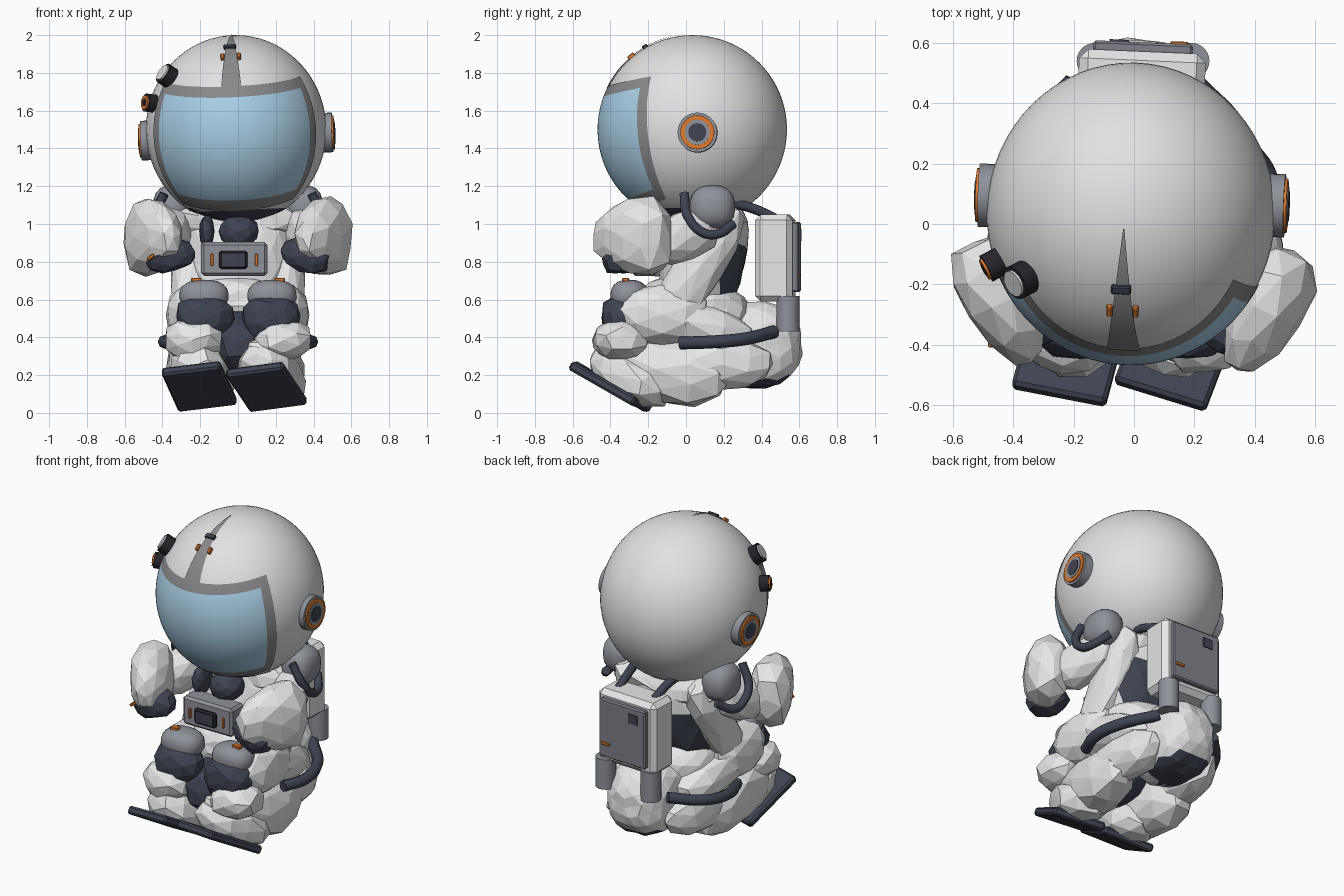
import bpy, bmesh, random
from math import radians, sin, cos
from mathutils import Vector, Matrix

random.seed(4)
if "Cube" in bpy.data.objects:
    bpy.data.objects.remove(bpy.data.objects["Cube"], do_unlink=True)


def material(name, r, g, b):
    m = bpy.data.materials.new(name)
    m.use_nodes = True
    m.diffuse_color = (r, g, b, 1)
    for n in m.node_tree.nodes:
        if n.type == 'BSDF_PRINCIPLED':
            n.inputs["Base Color"].default_value = (r, g, b, 1)
    return m


SUIT = material("suit white", .82, .82, .82)
SHELL = material("helmet grey", .76, .76, .77)
METAL = material("metal grey", .27, .285, .32)
FRAME = material("frame grey", .25, .25, .26)
PANEL = material("panel grey", .21, .22, .25)
DARK = material("dark slate", .05, .057, .083)
BLACK = material("near black", .018, .018, .024)
ORANGE = material("orange", .72, .19, .025)
GLASS = material("visor blue", .41, .64, .82)


def add(name, bm, mats, smooth=False, rule=None):
    bm.normal_update()
    for f in bm.faces:
        f.smooth = smooth
        if rule:
            f.material_index = int(rule(f.calc_center_median(), f.normal))
    for e in bm.edges:
        if len(e.link_faces) == 2 and e.calc_face_angle(0) > radians(32):
            e.smooth = False
    mesh = bpy.data.meshes.new(name)
    bm.to_mesh(mesh)
    bm.free()
    for m in mats:
        mesh.materials.append(m)
    obj = bpy.data.objects.new(name, mesh)
    bpy.context.collection.objects.link(obj)


def frame(loc, axis):
    quat = Vector(axis).to_track_quat('Z', 'X')
    return Matrix.Translation(loc) @ quat.to_matrix().to_4x4()


def blob(name, p, q, r, *mats, rule=None, wobble=.05, smooth=False, sub=2, taper=0):
    """Faceted boxy ellipsoid from tip p to tip q; r = (upward, sideways) radii."""
    p, q = Vector(p), Vector(q)
    bm = bmesh.new()
    bmesh.ops.create_icosphere(bm, subdivisions=sub, radius=1)
    for v in bm.verts:
        norm = sum(abs(c) ** 2.5 for c in v.co) ** .4
        v.co *= random.uniform(1 - wobble, 1 + wobble) / norm
        v.co.xy *= 1 - taper * v.co.z
    scale = Matrix.Diagonal((r[0], r[1], (q - p).length / 2, 1))
    bm.transform(frame((p + q) / 2, q - p) @ scale)
    add(name, bm, mats, smooth, rule)


def box(name, m, size, mat, bevel=.01):
    bm = bmesh.new()
    bmesh.ops.create_cube(bm, size=1)
    bm.transform(Matrix.Diagonal((*size, 1)))
    if bevel:
        bmesh.ops.bevel(bm, geom=bm.edges[:], offset=bevel, segments=1,
                        profile=.5, affect='EDGES')
    bm.transform(m)
    add(name, bm, [mat])


def disc(name, m, r, depth, mat, offset=0):
    bm = bmesh.new()
    bmesh.ops.create_cone(bm, cap_ends=True, segments=28, radius1=r,
                          radius2=r, depth=depth)
    bm.transform(m @ Matrix.Translation((0, 0, offset)))
    add(name, bm, [mat], True)


def tube(name, pts, r, mat):
    c = bpy.data.curves.new(name, 'CURVE')
    c.dimensions = '3D'
    c.bevel_depth, c.bevel_resolution, c.resolution_u = r, 2, 8
    c.use_fill_caps = True
    s = c.splines.new('BEZIER')
    s.bezier_points.add(len(pts) - 1)
    for b, p in zip(s.bezier_points, pts):
        b.co = p
        b.handle_left_type = b.handle_right_type = 'AUTO'
    c.materials.append(mat)
    obj = bpy.data.objects.new(name, c)
    bpy.context.collection.objects.link(obj)


def patch(name, nu, nv, fn, mats, border=None):
    bm = bmesh.new()
    g = [[bm.verts.new(fn(2 * i / nu - 1, j / nv)) for j in range(nv + 1)]
         for i in range(nu + 1)]
    for i in range(nu):
        for j in range(nv):
            f = bm.faces.new((g[i][j], g[i+1][j], g[i+1][j+1], g[i][j+1]))
            f.smooth = True
            if border:
                f.material_index = int(border(i, j))
    mesh = bpy.data.meshes.new(name)
    bm.to_mesh(mesh)
    bm.free()
    for m in mats:
        mesh.materials.append(m)
    bpy.context.collection.objects.link(bpy.data.objects.new(name, mesh))


# Helmet shell, tilted a little
CENTRE = Vector((-.01, .035, 1.5))
HEAD = (Matrix.Translation(CENTRE) @ Matrix.Rotation(radians(-2), 4, 'Z')
        @ Matrix.Rotation(radians(-2.5), 4, 'Y'))
bm = bmesh.new()
bmesh.ops.create_uvsphere(bm, u_segments=64, v_segments=40, radius=.5)
bm.transform(HEAD @ Matrix.Diagonal((.956, 1, 1, 1)))
add("helmet", bm, [SHELL, DARK], True, lambda c, n: c.z < 1.075)


# Visor with its frame
def visor_point(u, v):
    az = radians(u * (67 - 6 * v))
    lo, hi = -59 + 10 * u * u, 27 + 5 * u * u
    el = radians(lo + (hi - lo) * v)
    return HEAD @ (Vector((.478 * sin(az) * cos(el), -.5 * cos(az) * cos(el),
                           .5 * sin(el))) * 1.007)


patch("visor", 36, 24, visor_point, [GLASS, FRAME],
      lambda i, j: i < 2 or i > 33 or j < 3 or j > 21)


# Tapered crest strip with clip and tabs
def crest_point(u, v):
    el = radians(26 + 58 * v)
    p = Vector((u * .055 * (1 - .96 * v), -.5 * cos(el), .5 * sin(el)))
    return HEAD @ (p.normalized() * .506)


patch("crest_strip", 2, 14, crest_point, [FRAME])
for name, x, el, size, m in (("crest_clip", -.005, 60, (.065, .03, .025), DARK),
                             ("crest_tab_left", .043, 50, (.02, .04, .025), ORANGE),
                             ("crest_tab_right", -.043, 50, (.02, .04, .025), ORANGE)):
    tilt = Matrix.Rotation(radians(90 - el), 4, 'X')
    box(name, HEAD @ tilt @ Matrix.Translation((x, 0, .503)), size, m, .004)

# Ear discs
for s, side in ((1, "left"), (-1, "right")):
    m = HEAD @ frame((s * .47, .043, -.037), (s, 0, 0))
    disc(side + "_ear_base", m, .105, .075, METAL)
    disc(side + "_ear_ring", m, .09, .03, ORANGE, .031)
    disc(side + "_ear_inset", m, .067, .03, METAL, .034)
    disc(side + "_ear_centre", m, .048, .03, DARK, .037)

# Two lamps on the right of the helmet
for name, d, axis, r, face in (
        ("upper_lamp", (-.365, -.22, .285), (-.4, -.2, .28), .058, SHELL),
        ("lower_lamp", (-.455, -.17, .14), (-.8, -.42, .1), .048, ORANGE)):
    m = frame(CENTRE + Vector(d), axis)
    disc(name, m, r, .055, BLACK)
    disc(name + "_face", m, r * .78, .05, face, .011)
    if face is ORANGE:
        disc(name + "_lens", m, r * .42, .05, BLACK, .014)

# Torso, collar, belly and seat
blob("torso", (0, .17, 1.16), (0, .02, .5), (.22, .29), SUIT, DARK, sub=3,
     wobble=.03, rule=lambda c, n: n.y > .4 and c.z < .87)
blob("collar", (-.36, .12, 1.01), (.36, .12, 1.01), (.12, .2), SUIT, wobble=.06)
blob("belly", (0, .34, .48), (0, -.24, .6), (.17, .29), SUIT, sub=3, wobble=.03)
blob("seat", (.01, .08, .36), (.01, .615, .36), (.23, .205), SUIT, DARK, sub=3,
     wobble=.03, rule=lambda c, n: n.z < -.72 and c.y > .25)
for x, w in ((-.165, .04), (.005, .105)):
    blob("chest_inset", (x - w, -.11, .96), (x + w, -.11, .96), (.085, .1), DARK)
blob("inner_suit", (0, .05, .36), (0, -.42, .38), (.17, .16), DARK)
disc("neck_ring", Matrix.Translation((-.01, .04, 1.1)), .25, .06, DARK)

# Limbs, mirrored
for s, side in ((1, "left"), (-1, "right")):
    back = 0 if s > 0 else .03

    def at(x, y, z):
        return (s * x, y, z)

    blob(side + "_torso_side", at(.25, .27, 1.1), at(.26, -.12, .46), (.13, .1), SUIT)
    blob(side + "_shoulder", at(.35, .02, 1.09), at(.35, .26, 1.09), (.115, .1),
         METAL, wobble=0, smooth=True, sub=3)
    tube(side + "_shoulder_hose", [at(.39, -.01, 1.16), at(.45, .01, 1.04),
         at(.46, .08, .96), at(.45, .16, .945), at(.39, .25, 1.0)], .026, DARK)
    blob(side + "_upper_arm", at(.29, .17, 1.0), at(.44, -.19, .87), (.13, .11), SUIT)
    blob(side + "_forearm", at(.535, -.08 + back, .94), at(.34, -.49 + back, .925),
         (.195, .125), SUIT, taper=.27)
    blob(side + "_glove", at(.23, -.34 + back, .87), at(.48, -.38 + back, .79),
         (.085, .085), DARK, wobble=.07)
    # Folded leg
    blob(side + "_thigh", at(.2, .36, .38), at(.2, -.34, .58), (.13, .16), SUIT)
    blob(side + "_lower_thigh", at(.19, .46, .26), at(.24, -.1, .25), (.13, .12), SUIT)
    blob(side + "_calf", at(.25, .12, .52), at(.25, -.37, .52), (.16, .13), SUIT)
    blob(side + "_knee", at(.02, -.34, .5), at(.33, -.34, .51), (.12, .11), DARK)
    blob(side + "_knee_pad", at(.05, -.3, .62), at(.31, -.3, .62), (.085, .1), METAL,
         wobble=0, smooth=True, sub=3)
    box(side + "_knee_tab", Matrix.Translation(at(.22, -.32, .705)),
        (.055, .035, .02), ORANGE, .004)
    blob(side + "_shin", at(.08, -.35, .38), at(.39, -.34, .39), (.11, .15), SUIT,
         wobble=.06)
    tube(side + "_hip_hose", [at(.34, -.03, .37), at(.39, .12, .375),
         at(.35, .3, .39), at(.2, .47, .43)], .034, DARK)
box("wrist_strip", Matrix.Translation((-.462, -.36, .825)) @ Matrix.Rotation(-.6, 4, 'Y'),
    (.045, .1, .018), ORANGE, .004)

# Boots with tilted soles
for side, toe, heel, across, end in (
        ("left", (.085, -.57, .235), (.215, -.23, .04), (.29, -.11, .05), .26),
        ("right", (-.25, -.57, .24), (-.16, -.23, .04), (.33, -.08, .05), -.22)):
    toe, heel = Vector(toe), Vector(heel)
    length = heel - toe
    x, y = Vector(across).normalized(), length.normalized()
    z = x.cross(y).normalized()
    x = y.cross(z)
    m = Matrix((x, y, z)).transposed().to_4x4()
    m.translation = (toe + heel) / 2
    box(side + "_sole", m, (.32, length.length, .05), DARK, .012)
    blob(side + "_boot_toe", toe + z * .1 + y * .03, heel + z * .1 + y * .1, (.12, .16), SUIT)
    blob(side + "_boot", toe + Vector((.02, .1, .06)), (end, .22, .17), (.18, .155), SUIT)

# Chest control box
CHEST = Matrix.Translation((-.02, -.22, .815))
box("chest_box", CHEST, (.35, .13, .18), METAL, .015)
box("chest_screen", CHEST @ Matrix.Translation((-.005, -.07, -.005)), (.15, .03, .095), BLACK)
box("chest_screen_face", CHEST @ Matrix.Translation((-.005, -.085, -.005)),
    (.12, .008, .07), DARK, 0)
for s, side in ((1, "left"), (-1, "right")):
    box(side + "_chest_strip", CHEST @ Matrix.Translation((s * .118, -.066, -.005)),
        (.015, .016, .065), ORANGE, .003)

# Backpack with panel, tanks and hoses
PACK = Matrix.Translation((.025, .472, .82)) @ Matrix.Rotation(radians(-2.5), 4, 'Z')
box("backpack", PACK, (.42, .2, .46), SUIT, .03)
box("pack_panel", PACK @ Matrix.Translation((0, .1, .005)), (.33, .06, .37), PANEL, .008)
box("pack_switch", PACK @ Matrix.Translation((-.08, .131, .12)), (.065, .01, .06), DARK, 0)
box("pack_tab", PACK @ Matrix.Translation((.12, .131, -.09)), (.06, .014, .018), ORANGE, .003)
for s, side in ((1, "left"), (-1, "right")):
    x = .03 + s * .16
    disc(side + "_tank", Matrix.Translation((x, .54, .525)), .06, .19, METAL)
    tube(side + "_pack_hose", [(x * .8, .47, 1.03), (x * .85, .36, 1.08),
         (x, .2, 1.12)], .026, DARK)
